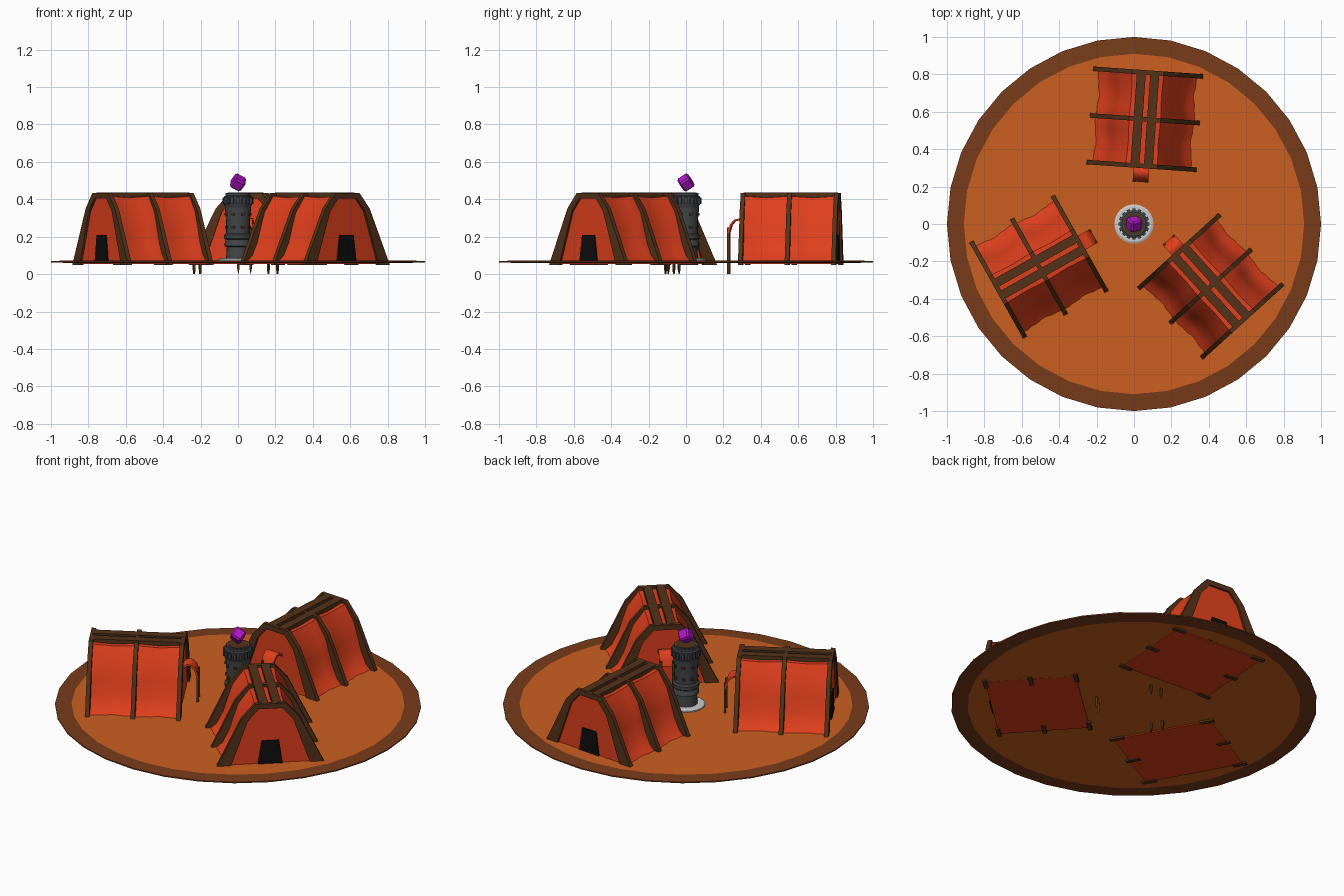
import bpy, bmesh
from math import sin, cos, pi, radians
from mathutils import Matrix, Vector

if "Cube" in bpy.data.objects:
    bpy.data.objects.remove(bpy.data.objects["Cube"])


def mat(name, r, g, b):
    m = bpy.data.materials.new(name)
    m.diffuse_color = (r, g, b, 1)
    m.use_nodes = True
    m.node_tree.nodes["Principled BSDF"].inputs["Base Color"].default_value = m.diffuse_color
    return m


CANVAS = mat("canvas", .74, .05, .012)
SAND = mat("sand", .6, .115, .015)
RIM = mat("rim", .19, .045, .01)
WOOD = mat("wood", .09, .032, .01)
STONE = mat("stone", .055, .06, .065)
PALE = mat("pale", .55, .55, .55)
GEM = mat("gem", .45, .008, .6)
BLACK = mat("black", .005, .004, .004)


def make(name, verts, faces, material, matrix=None, smooth=False):
    me = bpy.data.meshes.new(name)
    me.from_pydata(verts, [], faces)
    bm = bmesh.new()
    bm.from_mesh(me)
    bmesh.ops.recalc_face_normals(bm, faces=bm.faces)
    bm.to_mesh(me)
    bm.free()
    me.materials.append(material)
    ob = bpy.data.objects.new(name, me)
    bpy.context.collection.objects.link(ob)
    if matrix:
        ob.matrix_world = matrix
    if smooth:
        bpy.ops.object.select_all(action='DESELECT')
        ob.select_set(True)
        bpy.context.view_layer.objects.active = ob
        bpy.ops.object.shade_smooth_by_angle(angle=radians(50))
    return ob


def loft(name, sections, material, matrix=None, smooth=False):
    """Join equal closed sections into a capped solid."""
    n = len(sections[0])
    verts = [p for s in sections for p in s]
    faces = [(i * n + j, i * n + (j + 1) % n, (i + 1) * n + (j + 1) % n, (i + 1) * n + j)
             for i in range(len(sections) - 1) for j in range(n)]
    faces += [tuple(range(n)), tuple(range(len(verts) - n, len(verts)))]
    return make(name, verts, faces, material, matrix, smooth)


def prism(name, outline, x0, x1, material, matrix):
    return loft(name, [[(x, y, z) for y, z in outline] for x in (x0, x1)], material, matrix)


def lathe(name, profile, n, material, smooth=False):
    return loft(name, [[(r * sin(2 * pi * k / n), r * cos(2 * pi * k / n), z) for k in range(n)]
                       for r, z in profile], material, None, smooth)


def mirrored(half):
    return half + [(-y, z) for y, z in reversed(half) if y != 0]


# Ground plate with darker rim
lathe("ground", [(.91, .06), (.91, .073)], 32, SAND)
N = 32
ring = [(r * sin(2 * pi * k / N), r * cos(2 * pi * k / N), z)
        for r, z in ((.91, .06), (1, .063), (1, .07), (.91, .073)) for k in range(N)]
make("ground_rim", ring, [(i * N + k, i * N + (k + 1) % N, (i + 1) * N + (k + 1) % N, (i + 1) * N + k)
                          for i in range(3) for k in range(N)], RIM)

# Tent cross-sections as (half width, height)
outer = [(.305, .05), (.16, .35), (.085, .435)]
inner = [(.225, .05), (.125, .335), (.065, .405)]
frame = mirrored(outer) + [(-y, z) for y, z in mirrored(inner)]
tight = mirrored([(.285, .055), (.235, .1), (.2, .17), (.175, .25), (.148, .33), (.085, .417), (0, .422)])
slack = mirrored([(.285, .055), (.22, .09), (.18, .155), (.158, .24), (.135, .315), (.08, .408), (0, .415)])


def tent(x, y, angle):
    m = Matrix.Translation((x, y, 0)) @ Matrix.Rotation(radians(angle), 4, 'Z')
    # Sagging canvas body
    secs = []
    for s in range(9):
        t = sin(pi * s / 4) ** 2
        secs.append([(-.25 + s * .0625, a[0] + (b[0] - a[0]) * t, a[1] + (b[1] - a[1]) * t)
                     for a, b in zip(tight, slack)])
    loft("tent_canvas", secs, CANVAS, m, True)
    # Wooden arches and ridge bars
    for s in (-.25, 0, .25):
        prism("tent_arch", frame, s - .012, s + .012, WOOD, m)
    for k in (-1, 1):
        prism("ridge_bar", [(k * .012, .41), (k * .06, .41), (k * .06, .436), (k * .012, .436)],
              -.25, .25, WOOD, m)
    # Door on the outer end
    prism("door", mirrored([(.07, .06), (.048, .21)]), .245, .258, BLACK, m)
    # Curved awning on its two poles at the inner end
    path = [(-.245, .275), (-.275, .297), (-.3, .292), (-.322, .268), (-.336, .22)]
    secs = []
    for i, (px, pz) in enumerate(path):
        d = Vector(path[min(i + 1, 4)]) - Vector(path[max(i - 1, 0)])
        d.normalize()
        qx, qz = px - d.y * .01, pz + d.x * .01
        secs.append([(px, -.042, pz), (px, .042, pz), (qx, .042, qz), (qx, -.042, qz)])
    loft("awning", secs, CANVAS, m, True)
    for k in (-.033, .033):
        prism("awning_pole", [(k - .006, .03), (k, 0), (k + .006, .03), (k + .006, .25), (k - .006, .25)],
              -.338, -.326, WOOD, m)


tent(.058, .56, 86)
tent(-.508, -.228, 209.3)
tent(.41, -.333, 312.2)

# Central pillar on a pale base
lathe("pillar_base", [(.105, .07), (.105, .08), (.095, .085)], 24, PALE)
lathe("pillar", [(.064, .08), (.06, .145), (.072, .15), (.072, .165), (.067, .17), (.067, .185),
                 (.074, .19), (.074, .21), (.064, .218), (.064, .29), (.07, .35), (.07, .365),
                 (.075, .37), (.075, .415), (.066, .42), (.066, .434)], 20, STONE, True)
lathe("pillar_top", [(.056, .43), (.056, .437)], 16, WOOD)
for k in range(16):
    m = Matrix.Rotation(2 * pi * k / 16, 4, 'Z')
    prism("pillar_tooth", [(-.008, .375), (.008, .375), (.008, .41), (-.008, .41)], .065, .083, STONE, m)
for z, r in ((.32, .07), (.25, .067)):
    for k in range(8):
        m = Matrix.Rotation(2 * pi * (k + .5) / 8, 4, 'Z')
        prism("pillar_stud", [(-.008, z - .007), (.008, z - .007), (.008, z + .007), (-.008, z + .007)],
              .055, r + .004, WOOD, m)

# Floating gem: a tilted bevelled cube
bm = bmesh.new()
bmesh.ops.create_cube(bm, size=.066)
bmesh.ops.bevel(bm, geom=bm.edges[:], offset=.009, segments=1, affect='EDGES')
me = bpy.data.meshes.new("gem")
bm.to_mesh(me)
bm.free()
me.materials.append(GEM)
gem = bpy.data.objects.new("gem", me)
gem.location = (0, 0, .49)
gem.rotation_euler = (radians(38), radians(28), radians(15))
bpy.context.collection.objects.link(gem)
